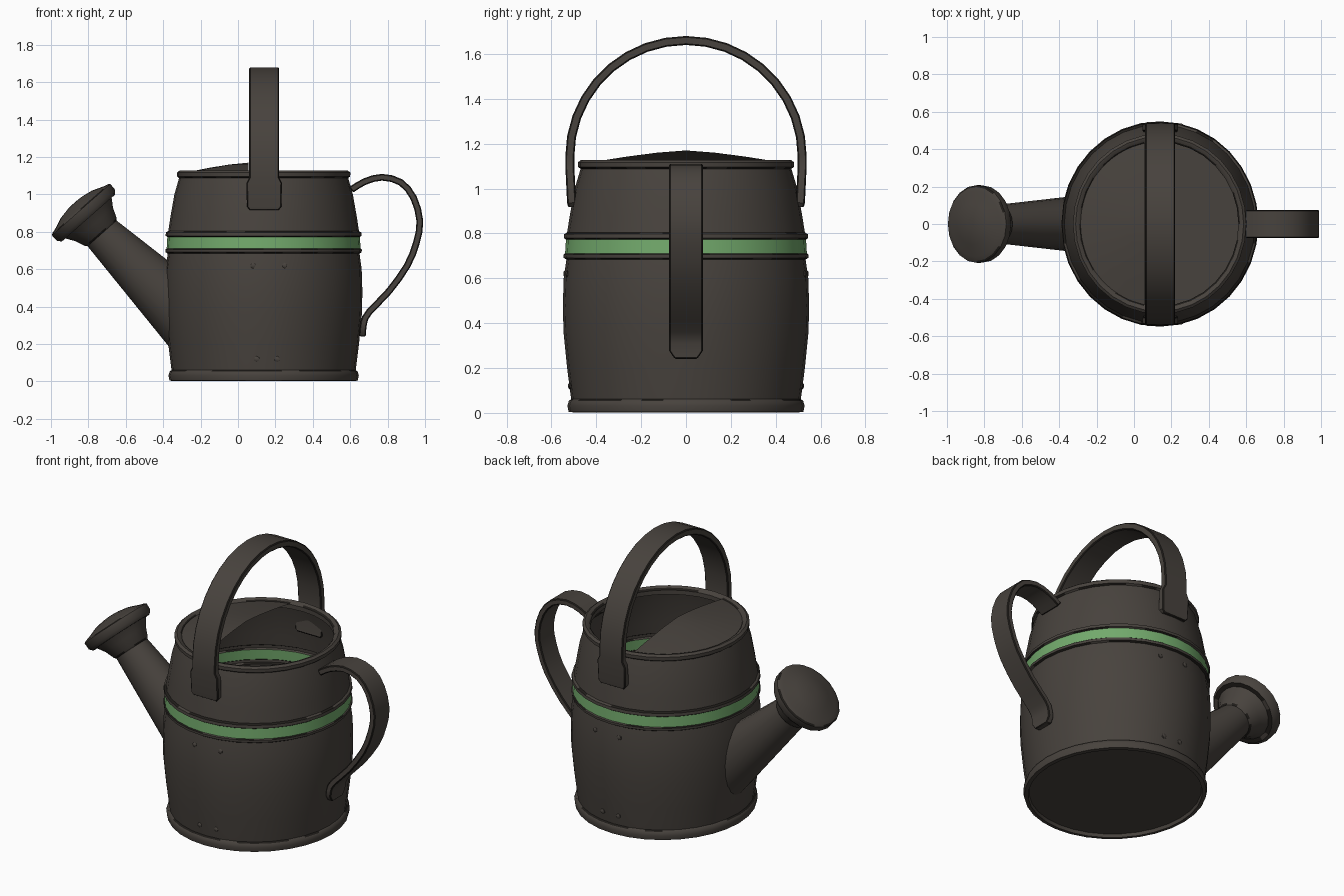
import bpy, bmesh, math, random
from mathutils import Vector, Matrix

if "Cube" in bpy.data.objects:
    bpy.data.objects.remove(bpy.data.objects["Cube"])

random.seed(4)
CX, SX = 0.137, 0.962          # body centre and slight flattening along x


def material(name, rgb):
    m = bpy.data.materials.new(name)
    m.diffuse_color = (*rgb, 1)
    m.use_nodes = True
    m.node_tree.nodes["Principled BSDF"].inputs["Base Color"].default_value = m.diffuse_color
    return m


MATS = [material("weathered_iron", (0.064, 0.055, 0.047)),
        material("green_paint", (0.17, 0.40, 0.15)),
        material("dark_edge_wear", (0.014, 0.012, 0.010))]
IRON, GREEN, DARK = 0, 1, 2


def finish(name, bm, angle=40):
    bmesh.ops.recalc_face_normals(bm, faces=bm.faces)
    me = bpy.data.meshes.new(name)
    bm.to_mesh(me)
    bm.free()
    ob = bpy.data.objects.new(name, me)
    bpy.context.collection.objects.link(ob)
    for m in MATS:
        me.materials.append(m)
    bpy.ops.object.select_all(action='DESELECT')
    ob.select_set(True)
    bpy.context.view_layer.objects.active = ob
    bpy.ops.object.shade_smooth_by_angle(angle=math.radians(angle))
    return ob


def loft(bm, rings, mats=None):
    """Bridge closed rings; dark segments are broken up like worn strokes."""
    rows = [[bm.verts.new(p) for p in ring] for ring in rings]
    n = len(rows[0])
    for k, (a, b) in enumerate(zip(rows, rows[1:])):
        for i in range(n):
            j = (i + 1) % n
            f = bm.faces.new((a[i], a[j], b[j], b[i]))
            mat = mats[k] if mats else IRON
            f.material_index = IRON if mat == DARK and random.random() < 0.35 else mat
    return rows


def lathe(name, profile, n, mx):
    """profile: (radius, height, material of the segment that follows)"""
    bm = bmesh.new()
    rings = [[mx @ Vector((r * math.cos(math.tau * i / n), r * math.sin(math.tau * i / n), z))
              for i in range(n)] for r, z, _ in profile]
    rows = loft(bm, rings, [p[2] for p in profile])
    if profile[0][0] < 0.51:
        bm.faces.new(rows[0])
    return bm, rows


def smooth_path(pts, steps):
    """Catmull-Rom through the points"""
    p = [Vector(q) for q in pts]
    p = [2 * p[0] - p[1]] + p + [2 * p[-1] - p[-2]]
    out = []
    for a, b, c, d in zip(p, p[1:], p[2:], p[3:]):
        for s in range(steps):
            t = s / steps
            out.append(0.5 * (2 * b + (c - a) * t + (2 * a - 5 * b + 4 * c - d) * t * t
                              + (3 * b - a - 3 * c + d) * t ** 3))
    return out + [p[-2]]


def strap(name, path, widths, thick, place):
    """Flat bar along a 2D path (outer edge); place maps (u, z, side) to 3D."""
    bm = bmesh.new()
    rings = []
    for i, p in enumerate(path):
        t = (path[min(i + 1, len(path) - 1)] - path[max(i - 1, 0)]).normalized()
        q = p + Vector((t.y, -t.x)) * thick
        w = widths[i] / 2
        rings.append([place(*p, -w), place(*p, w), place(*q, w), place(*q, -w)])
    rows = loft(bm, rings)
    bm.faces.new(rows[0])
    bm.faces.new(rows[-1])
    ob = finish(name, bm)
    bev = ob.modifiers.new("worn_edges", 'BEVEL')
    bev.width, bev.segments, bev.material = 0.006, 1, DARK
    bev.limit_method, bev.angle_limit = 'ANGLE', math.radians(50)


# Body: barrel sheet with base rim, ridged green band and rolled top rim
body = [(0.495, 0.022, IRON), (0.500, 0.002, IRON), (0.523, 0.005, IRON), (0.529, 0.032, IRON),
        (0.522, 0.054, DARK), (0.512, 0.061, IRON), (0.530, 0.20, IRON), (0.546, 0.36, IRON),
        (0.549, 0.48, IRON), (0.545, 0.60, IRON), (0.533, 0.684, DARK), (0.545, 0.691, IRON),
        (0.546, 0.706, DARK), (0.539, 0.711, GREEN), (0.535, 0.773, DARK), (0.545, 0.779, IRON),
        (0.543, 0.797, DARK), (0.530, 0.804, IRON), (0.518, 0.88, IRON), (0.496, 1.00, IRON),
        (0.470, 1.088, DARK), (0.481, 1.096, IRON), (0.482, 1.117, IRON), (0.467, 1.128, IRON),
        (0.447, 1.122, DARK), (0.438, 1.112, IRON), (0.438, 1.085, IRON)]
BODY_MX = Matrix.Translation((CX, 0, 0)) @ Matrix.Diagonal((SX, 1, 1, 1))
bm, _ = lathe("can_body", body, 32, BODY_MX)
finish("can_body", bm)

# Half cover over the spout side, arched up to its straight edge
bm = bmesh.new()
edge_x, n = 0.055, 18
apex = bm.verts.new((edge_x, 0, 1.17))
a0 = math.acos((edge_x - CX) / (0.44 * SX))
prev = None
for s in (0.3, 0.6, 0.8, 1.0):
    row = []
    for i in range(n + 1):
        a = a0 + (math.tau - 2 * a0) * i / n
        x, y = CX + 0.44 * SX * math.cos(a), 0.44 * math.sin(a)
        row.append(bm.verts.new((edge_x + (x - edge_x) * s, y * s, 1.17 - 0.055 * s ** 1.4)))
    for i in range(n):
        if prev:
            bm.faces.new((prev[i], prev[i + 1], row[i + 1], row[i]))
        else:
            bm.faces.new((apex, row[i], row[i + 1]))
    prev = row
finish("half_cover", bm)

# Top carrying handle with flared end tabs
arc = [Vector((-0.538 * math.cos(math.pi * i / 18), 1.142 + 0.538 * math.sin(math.pi * i / 18)))
       for i in range(19)]
tab = [(-0.525, 0.915), (-0.53, 0.935), (-0.536, 1.06), (-0.538, 1.09)]
path = [Vector(p) for p in tab] + arc + [Vector((-u, z)) for u, z in reversed(tab)]
tab_w = [0.155, 0.185, 0.19, 0.16]
strap("top_handle", path, tab_w + [0.16] * 19 + tab_w[::-1], 0.04,
      lambda u, z, s: Vector((0.14 + s, u, z)))

# Rear handle
path = smooth_path([(0.595, 1.04), (0.67, 1.085), (0.77, 1.11), (0.88, 1.08), (0.955, 0.99),
                    (0.99, 0.86), (0.972, 0.74), (0.92, 0.61), (0.82, 0.47), (0.715, 0.36),
                    (0.69, 0.31), (0.683, 0.24)], 2)
wid = [0.15] * len(path)
wid[-1] = 0.10
strap("rear_handle", path, wid, 0.036, lambda u, z, s: Vector((u, s, z)))

# Spout: tapered from a tall oval at the body to a round neck
axis = Vector((-0.66, 0, 0.75)).normalized()
up = Vector((axis.z, 0, -axis.x))
neck = Vector((-0.73, 0, 0.795))
ang = [math.tau * i / 20 for i in range(20)]
base = [Vector((-0.36, 0.145 * math.cos(a), 0.405 + 0.23 * math.sin(a))) for a in ang]
tip = [neck + 0.103 * (Vector((0, math.cos(a), 0)) + up * math.sin(a)) for a in ang]
bm = bmesh.new()
loft(bm, [base, [(p * 0.5 + q * 0.5) for p, q in zip(base, tip)], tip])
finish("spout", bm)

# Sprinkler rose: flared cup, lip and shallow domed face
rose = [(0.103, -0.005, DARK), (0.113, 0.006, IRON), (0.135, 0.06, IRON), (0.165, 0.105, DARK),
        (0.190, 0.105, IRON), (0.207, 0.125, IRON), (0.208, 0.165, DARK), (0.198, 0.172, IRON),
        (0.175, 0.178, IRON), (0.11, 0.203, IRON), (0.05, 0.214, IRON), (0.02, 0.216, IRON)]
mx = Matrix.Translation(neck) @ axis.to_track_quat('Z', 'Y').to_matrix().to_4x4()
bm, rows = lathe("sprinkler_rose", rose, 20, mx)
bm.faces.new(rows[-1])
finish("sprinkler_rose", bm)

# Small studs beside the front and back seams
bm = bmesh.new()
for side in (-1, 1):
    for x, z, r in ((0.08, 0.62, 0.543), (0.25, 0.62, 0.543), (0.10, 0.12, 0.52), (0.21, 0.12, 0.52)):
        y = side * r * math.sqrt(1 - ((x - CX) / (SX * r)) ** 2)
        bmesh.ops.create_icosphere(bm, subdivisions=1, radius=0.016, matrix=Matrix.Translation((x, y, z))
                                   @ Matrix.Diagonal((1, 0.5, 1, 1)))
finish("seam_studs", bm)
